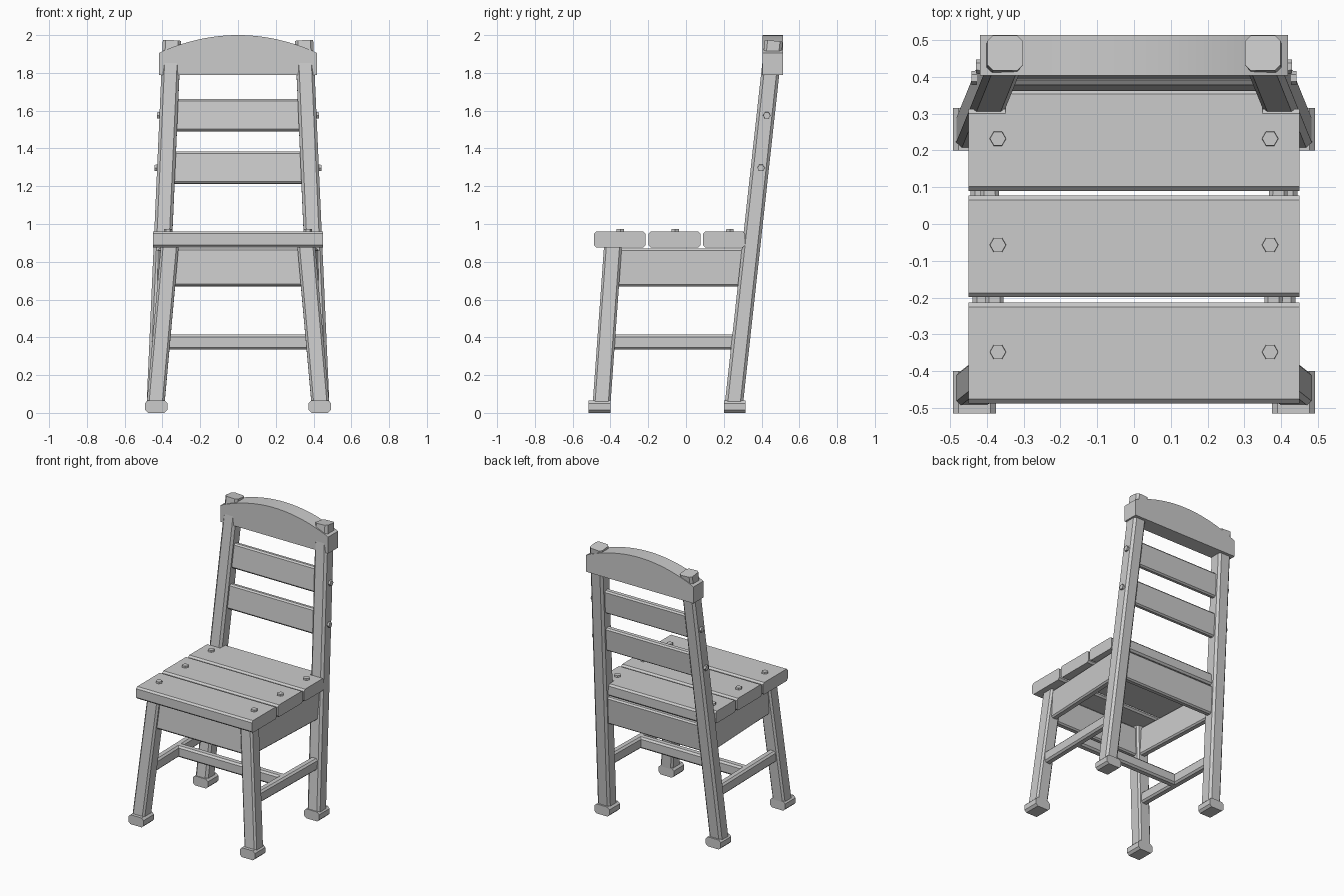
import bpy
import bmesh
import math
from mathutils import Matrix, Vector

if "Cube" in bpy.data.objects:
    bpy.data.objects.remove(bpy.data.objects["Cube"], do_unlink=True)

grey = bpy.data.materials.new("plain_grey")
grey.use_nodes = True
grey.diffuse_color = (0.6, 0.6, 0.6, 1)
grey.node_tree.nodes["Principled BSDF"].inputs["Base Color"].default_value = (0.6, 0.6, 0.6, 1)


def finish(name, bm):
    bmesh.ops.recalc_face_normals(bm, faces=bm.faces)
    mesh = bpy.data.meshes.new(name)
    bm.to_mesh(mesh)
    bm.free()
    mesh.materials.append(grey)
    obj = bpy.data.objects.new(name, mesh)
    bpy.context.collection.objects.link(obj)
    return obj


def frame(p, q, side):
    """Matrix with z along p-q, x near the side direction, centred between them."""
    z = (q - p).normalized()
    x = (side - z * side.dot(z)).normalized()
    y = z.cross(x)
    rot = Matrix((x, y, z)).transposed().to_4x4()
    return Matrix.Translation((p + q) / 2) @ rot


def beam(name, p, q, width, depth, chamfer=0.012, side=(1, 0, 0)):
    """Timber from p to q with its long edges chamfered; width lies along side."""
    p, q = Vector(p), Vector(q)
    bm = bmesh.new()
    bmesh.ops.create_cube(bm, size=1)
    bmesh.ops.scale(bm, vec=(width, depth, (q - p).length), verts=bm.verts)
    long_edges = [e for e in bm.edges
                  if abs(e.verts[0].co.z - e.verts[1].co.z) > 0.001]
    bmesh.ops.bevel(bm, geom=long_edges, offset=chamfer, segments=1,
                    affect='EDGES', profile=0.5)
    bm.transform(frame(p, q, Vector(side)))
    return finish(name, bm)


def bolt(name, p, q, radius, side):
    """Six-sided bolt head."""
    p, q = Vector(p), Vector(q)
    bm = bmesh.new()
    bmesh.ops.create_cone(bm, cap_ends=True, segments=6, radius1=radius,
                          radius2=radius * 0.9, depth=(q - p).length)
    # turn so a corner points along the side direction
    corner = max(bm.verts, key=lambda v: v.co.xy.length).co
    bm.transform(Matrix.Rotation(-math.atan2(corner.y, corner.x), 4, 'Z'))
    bm.transform(frame(p, q, Vector(side)))
    return finish(name, bm)


def front_leg_at(z):
    t = z - 0.06
    return Vector((0.435 - 0.09 * t, -0.446 + 0.072 * t, z))


def rear_leg_at(z):
    t = z - 0.06
    return Vector((0.435 - 0.0445 * t, 0.255 + 0.11 * t, z))


def flip(v, s):
    return Vector((v.x * s, v.y, v.z))


UP = (0, 0, 1)

# Legs, feet, side rails and bolts, one set for each side
for s, label in ((1, "left"), (-1, "right")):
    beam(f"front_leg_{label}", flip(front_leg_at(0.03), s),
         flip(front_leg_at(0.88), s), 0.094, 0.094)
    beam(f"rear_post_{label}", flip(rear_leg_at(0.03), s),
         flip(rear_leg_at(1.968), s), 0.096, 0.096, 0.015)
    for part, y in (("front", -0.457), ("rear", 0.258)):
        beam(f"{part}_foot_{label}", (0.433 * s, y - 0.058, 0.033),
             (0.433 * s, y + 0.058, 0.033), 0.117, 0.066, 0.015)
    beam(f"side_apron_{label}", flip(front_leg_at(0.77), s),
         flip(rear_leg_at(0.77), s), 0.2, 0.05, 0.01, UP)
    beam(f"side_stretcher_{label}", flip(front_leg_at(0.375), s),
         flip(rear_leg_at(0.375), s), 0.08, 0.055, 0.012, UP)
    for i, z in enumerate((1.297, 1.575)):
        c = flip(rear_leg_at(z), s) + Vector((0, 0.006, 0))
        out = Vector((s, 0, 0))
        bolt(f"post_bolt_{i + 1}_{label}", c + out * 0.03, c + out * 0.062,
             0.021, (0, 1, 0))
    for i, y in enumerate((-0.348, -0.057, 0.232)):
        bolt(f"seat_bolt_{i + 1}_{label}", (0.37 * s, y, 0.94),
             (0.37 * s, y, 0.973), 0.024, (1, 0, 0))

# Seat planks; the last one narrows to pass between the posts
for part, y0, y1 in (("front", -0.488, -0.214), ("middle", -0.199, 0.077),
                     ("rear", 0.09, 0.312)):
    y = (y0 + y1) / 2
    beam(f"seat_plank_{part}", (-0.45, y, 0.918), (0.45, y, 0.918),
         y1 - y0, 0.085, 0.012, (0, 1, 0))
beam("seat_plank_rear_tongue", (-0.35, 0.325, 0.918), (0.35, 0.325, 0.918),
     0.082, 0.085, 0.012, (0, 1, 0))

# Front and rear aprons and the cross stretcher
for part, leg in (("front", front_leg_at), ("rear", rear_leg_at)):
    tilt = leg(0.87) - leg(0.67)
    tilt.x = 0
    c = leg(0.77)
    beam(f"{part}_apron", flip(c, -1), c, 0.2, 0.05, 0.01, tilt)
beam("cross_stretcher", (-0.41, -0.08, 0.375), (0.41, -0.08, 0.375),
     0.08, 0.055, 0.012, UP)

# Back slats lean with the posts
for part, z in (("lower", 1.297), ("upper", 1.575)):
    c = rear_leg_at(z)
    beam(f"{part}_back_slat", flip(c, -1), c, 0.17, 0.042, 0.01, (0, 0.11, 1))

# Arched top rail
bm = bmesh.new()
steps = 24
outline = [(-0.418, 1.79), (0.418, 1.79), (0.418, 1.906)]
for i in range(steps + 1):
    x = 0.4 * (1 - 2 * i / steps)
    outline.append((x, 2 - 0.085 * (x / 0.4) ** 2))
outline.append((-0.418, 1.906))
face = bm.faces.new([bm.verts.new((x, 0.404, z)) for x, z in outline])
ext = bmesh.ops.extrude_face_region(bm, geom=[face])
bmesh.ops.translate(bm, vec=(0, 0.11, 0),
                    verts=[g for g in ext["geom"] if isinstance(g, bmesh.types.BMVert)])
rail = finish("top_rail", bm)
bpy.ops.object.select_all(action='DESELECT')
rail.select_set(True)
bpy.context.view_layer.objects.active = rail
bpy.ops.object.shade_smooth_by_angle(angle=math.radians(30))
